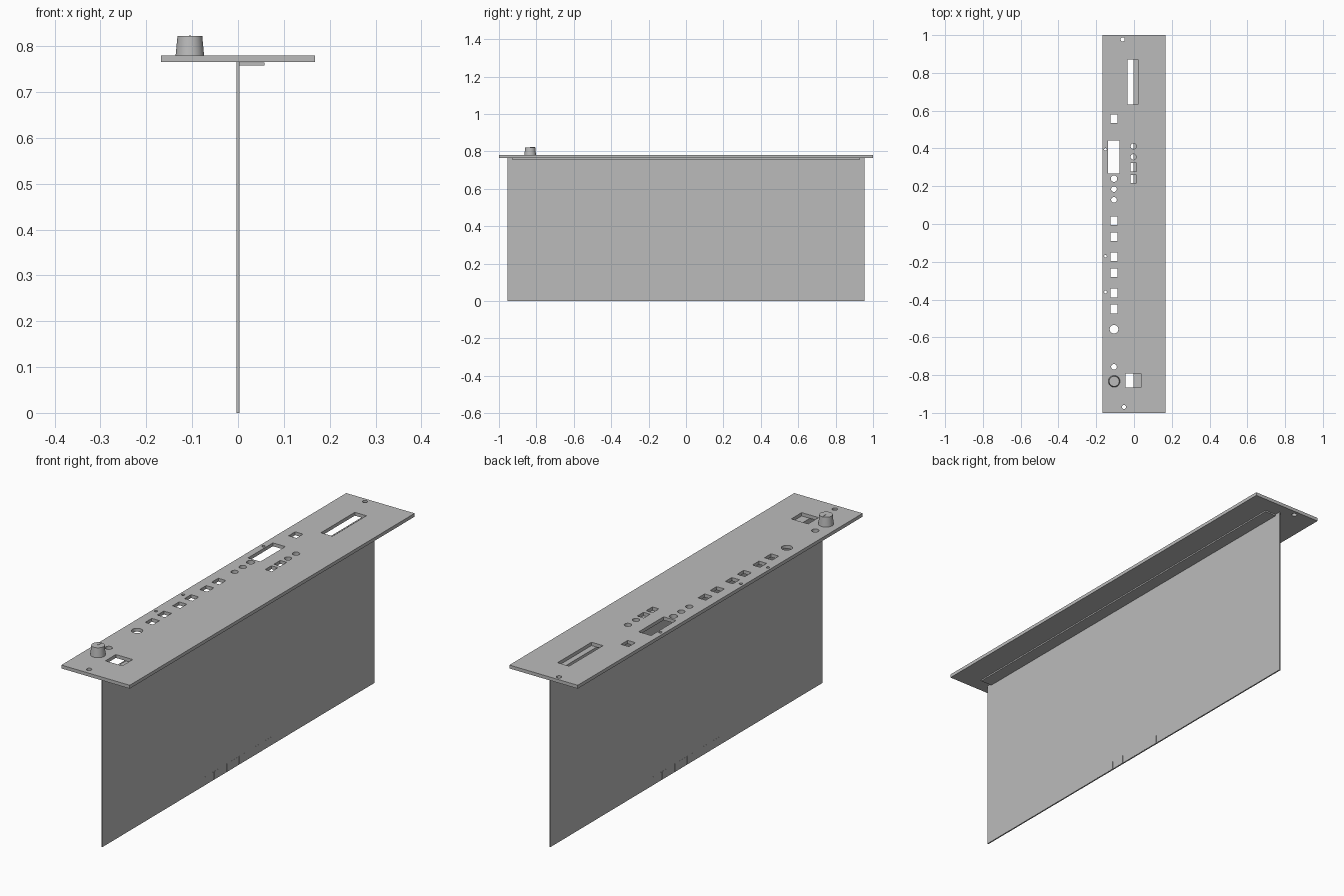
import bpy
import bmesh
from mathutils import Matrix, Vector

if "Cube" in bpy.data.objects:
    bpy.data.objects.remove(bpy.data.objects["Cube"], do_unlink=True)

grey = bpy.data.materials.new("light grey")
grey.use_nodes = True
colour = (0.5, 0.5, 0.5, 1)
grey.diffuse_color = colour
grey.node_tree.nodes["Principled BSDF"].inputs["Base Color"].default_value = colour


def add_box(bm, x, y, z):
    """Box from three (low, high) ranges."""
    size = Vector([r[1] - r[0] for r in (x, y, z)])
    centre = Vector([(r[1] + r[0]) / 2 for r in (x, y, z)])
    bmesh.ops.create_cube(bm, size=1, matrix=Matrix.Translation(centre) @ Matrix.Diagonal(size).to_4x4())


def add_round(bm, x, y, z, r1, r2, sides):
    """Upright cylinder or cone over the z range."""
    bmesh.ops.create_cone(bm, cap_ends=True, segments=sides, radius1=r1, radius2=r2,
                          depth=z[1] - z[0], matrix=Matrix.Translation((x, y, sum(z) / 2)))


def finish(bm, name):
    mesh = bpy.data.meshes.new(name)
    bm.to_mesh(mesh)
    bm.free()
    mesh.materials.append(grey)
    obj = bpy.data.objects.new(name, mesh)
    bpy.context.collection.objects.link(obj)
    return obj


def box(name, x, y, z):
    bm = bmesh.new()
    add_box(bm, x, y, z)
    return finish(bm, name)


def activate(obj):
    bpy.ops.object.select_all(action='DESELECT')
    obj.select_set(True)
    bpy.context.view_layer.objects.active = obj


def cut(obj, cutter):
    """Subtract the cutter and discard it."""
    mod = obj.modifiers.new("openings", 'BOOLEAN')
    mod.operation = 'DIFFERENCE'
    mod.solver = 'EXACT'
    mod.object = cutter
    activate(obj)
    bpy.ops.object.modifier_apply(modifier=mod.name)
    bpy.data.objects.remove(cutter, do_unlink=True)


PANEL_Z = (0.765, 0.78)
CUT_Z = (0.7, 0.9)
ROW = -0.106  # main line of controls

# Face plate with its openings
panel = box("face_plate", (-0.168, 0.168), (-1, 1), PANEL_Z)
holes = bmesh.new()

# Large display, connector and switch windows
for x, y in (((-0.035, 0.022), (0.632, 0.87)),
             ((-0.138, -0.077), (0.267, 0.442)),
             ((-0.046, 0.037), (-0.865, -0.792))):
    add_box(holes, x, y, CUT_Z)

# Small square button windows
for y in (0.557, 0.017, -0.068, -0.174, -0.258, -0.365, -0.45):
    add_box(holes, (ROW - 0.019, ROW + 0.019), (y - 0.023, y + 0.023), CUT_Z)
for y in (0.3, 0.238):
    add_box(holes, (-0.018, 0.014), (y - 0.022, y + 0.022), CUT_Z)

# Round holes: x, y, radius
for x, y, r in ((-0.06, 0.977, 0.011), (-0.053, -0.969, 0.011),
                (ROW, 0.24, 0.017), (ROW, 0.185, 0.015), (ROW, 0.128, 0.015),
                (ROW, -0.557, 0.023), (ROW, -0.756, 0.015),
                (-0.003, 0.412, 0.015), (-0.003, 0.355, 0.015),
                (-0.151, 0.395, 0.007), (-0.151, -0.17, 0.007), (-0.151, -0.36, 0.007)):
    add_round(holes, x, y, CUT_Z, r, r, 24)
cut(panel, finish(holes, "opening_cutter"))

# Circuit board hanging below, and its mounting flange
box("circuit_board", (-0.003, 0.003), (-0.955, 0.955), (0, 0.765))
box("mounting_flange", (0.003, 0.058), (-0.93, 0.93), (0.758, 0.764))

# Edge contacts on both faces of the board
contacts = bmesh.new()
COUNT = 22
for i in range(COUNT):
    y = -0.23 + 0.46 * i / (COUNT - 1)
    for side in (-1, 1):
        x = sorted((side * 0.0029, side * 0.0034))
        add_box(contacts, x, (y - 0.007, y + 0.007), (0.0005, 0.037))
finish(contacts, "edge_contacts")

# Tapered control knob with a pointer mark
KNOB_Y = -0.833
bm = bmesh.new()
add_round(bm, -0.105, KNOB_Y, (0.78, 0.822), 0.031, 0.027, 40)
knob = finish(bm, "control_knob")
activate(knob)
bpy.ops.object.shade_smooth_by_angle()
box("knob_pointer", (-0.107, -0.103), (KNOB_Y, KNOB_Y + 0.026), (0.821, 0.8235))
